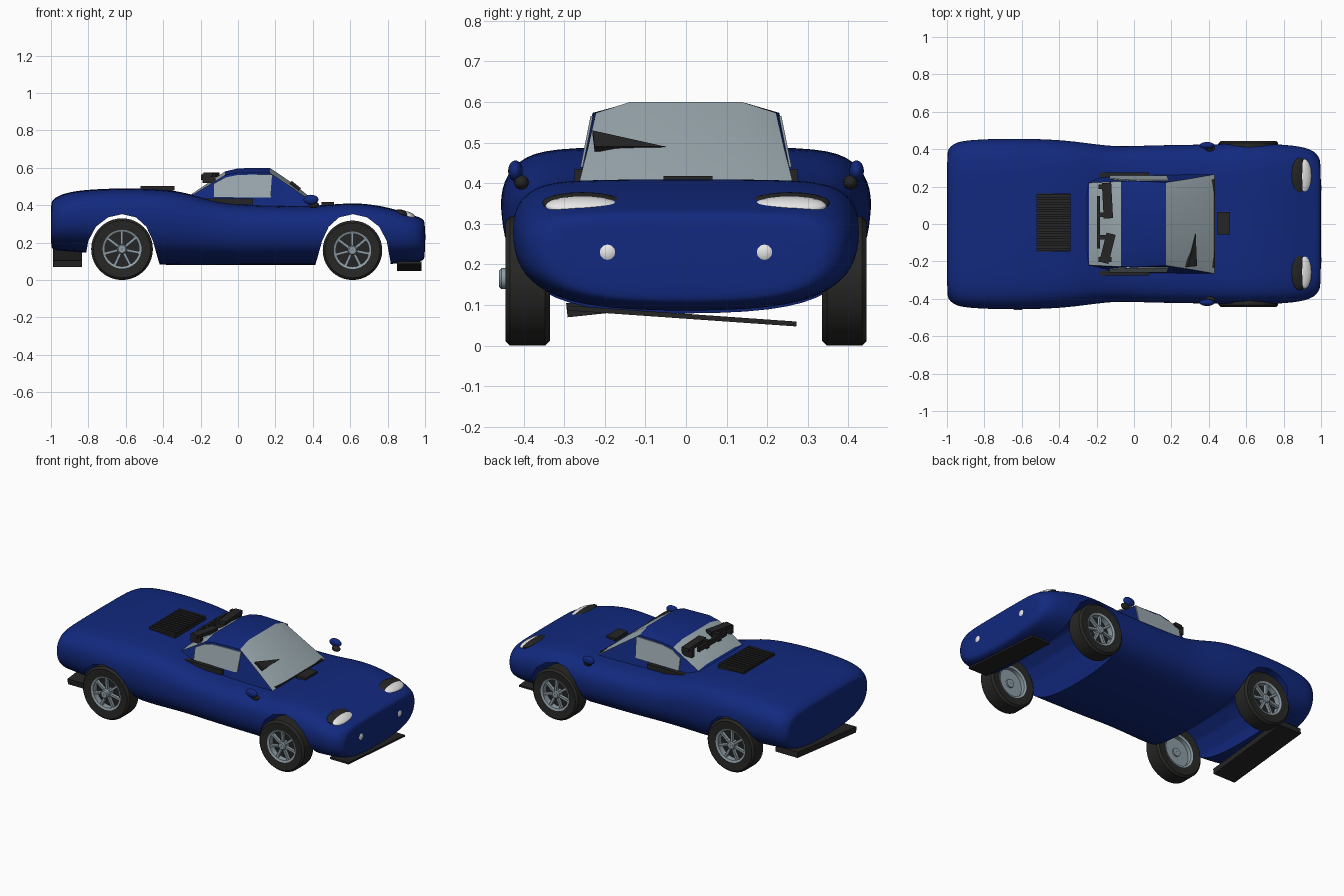
import bpy, bmesh, math
from mathutils import Matrix, Vector

if "Cube" in bpy.data.objects:
    bpy.data.objects.remove(bpy.data.objects["Cube"])


def material(name, r, g, b):
    m = bpy.data.materials.new(name)
    m.diffuse_color = (r, g, b, 1)
    m.use_nodes = True
    m.node_tree.nodes["Principled BSDF"].inputs["Base Color"].default_value = m.diffuse_color
    return m


BLUE = material("blue paint", 0.006, 0.022, 0.21)
DARK = material("black trim", 0.018, 0.018, 0.018)
TYRE = material("tyre rubber", 0.02, 0.02, 0.019)
GLASS = material("pale glass", 0.32, 0.39, 0.42)
METAL = material("wheel metal", 0.27, 0.34, 0.38)
WHITE = material("lamp white", 0.8, 0.8, 0.8)


def make(name, bm, *mats, angle=35):
    bmesh.ops.recalc_face_normals(bm, faces=bm.faces)
    me = bpy.data.meshes.new(name)
    bm.to_mesh(me)
    bm.free()
    for m in mats:
        me.materials.append(m)
    ob = bpy.data.objects.new(name, me)
    bpy.context.collection.objects.link(ob)
    if angle:
        smooth(ob, angle)
    return ob


def smooth(ob, angle):
    bpy.ops.object.select_all(action='DESELECT')
    ob.select_set(True)
    bpy.context.view_layer.objects.active = ob
    bpy.ops.object.shade_smooth_by_angle(angle=math.radians(angle))


def add_box(bm, c, s, rot=None):
    m = Matrix.Translation(c) @ (rot or Matrix()) @ Matrix.Diagonal((*s, 1))
    bmesh.ops.create_cube(bm, size=1, matrix=m)


def box(name, c, s, mat, rot=None):
    bm = bmesh.new()
    add_box(bm, c, s, rot)
    return make(name, bm, mat, angle=0)


def ball(name, c, r, mat, rot=None):
    bm = bmesh.new()
    m = Matrix.Translation(c) @ (rot or Matrix()) @ Matrix.Diagonal((*r, 1))
    bmesh.ops.create_uvsphere(bm, u_segments=20, v_segments=12, radius=1, matrix=m)
    return make(name, bm, mat, angle=60)


def prism(bm, pts, d):
    """Closed polygon of 3D points pushed along d."""
    f = bm.faces.new([bm.verts.new(p) for p in pts])
    r = bmesh.ops.extrude_face_region(bm, geom=[f])
    bmesh.ops.translate(bm, vec=d, verts=[v for v in r["geom"] if isinstance(v, bmesh.types.BMVert)])


def loft(bm, rings):
    vs = [[bm.verts.new(p) for p in ring] for ring in rings]
    n = len(rings[0])
    for a, b in zip(vs, vs[1:]):
        for i in range(n):
            bm.faces.new((a[i], a[(i + 1) % n], b[(i + 1) % n], b[i]))
    bm.faces.new(vs[0])
    bm.faces.new(vs[-1][::-1])


# Body shell: x, half width, top, bottom
STATIONS = [
    (-1.0, .375, .405, .18), (-.995, .40, .425, .165), (-.96, .437, .453, .155),
    (-.88, .45, .476, .15), (-.75, .456, .487, .14), (-.6, .458, .491, .11),
    (-.42, .452, .487, .078), (-.3, .44, .472, .078), (-.2, .426, .443, .078),
    (-.08, .414, .413, .078), (.05, .42, .402, .078), (.25, .424, .398, .078),
    (.42, .426, .396, .078), (.58, .432, .412, .078), (.7, .43, .408, .08),
    (.82, .424, .384, .085), (.91, .412, .356, .09), (.965, .39, .337, .095),
    (.992, .355, .325, .105), (1.0, .32, .305, .125)]
# Half cross-section: fraction of width, fraction of height
HALF = [(.42, 1), (.8, .985), (.93, .88), (1, .73), (1, .5), (.95, .3), (.78, .11), (.42, 0)]


def body_ring(x, w, top, bot):
    half = [(x, w * a, bot + (top - bot) * b) for a, b in HALF]
    return half + [(x, -y, z) for x, y, z in reversed(half)]


bm = bmesh.new()
loft(bm, [body_ring(*s) for s in STATIONS])
body = make("body", bm, BLUE, angle=0)
body.modifiers.new("round", 'SUBSURF').levels = 2

# Wheel arches cut through the shell
ARCH = [(-.205, -.1), (-.2, .1), (-.18, .21), (-.14, .285), (-.075, .335), (0, .352),
        (.075, .335), (.13, .285), (.165, .21), (.19, .12), (.205, .07), (.22, -.1)]
cutters = []
for cx, side in ((-.62, 1), (.615, -1)):
    bm = bmesh.new()
    prism(bm, [(cx + side * u, -.6, v) for u, v in ARCH], (0, 1.2, 0))
    c = make("arch_cutter", bm, BLUE, angle=0)
    c.hide_render = True
    mod = body.modifiers.new("arch", 'BOOLEAN')
    mod.operation, mod.object, mod.solver = 'DIFFERENCE', c, 'EXACT'
    cutters.append(c)
bpy.context.view_layer.objects.active = body
for mod in list(body.modifiers):
    bpy.ops.object.modifier_apply(modifier=mod.name)
for c in cutters:
    bpy.data.objects.remove(c)
smooth(body, 40)

# Cabin: x, base half width, shoulder half width, shoulder z, roof z
CABIN = [(-.29, .25, .22, .425, .43), (-.24, .26, .22, .455, .465), (-.07, .265, .228, .56, .58),
         (0, .265, .23, .573, .597), (.17, .268, .222, .573, .60), (.3, .27, .242, .485, .512),
         (.43, .27, .265, .395, .406)]
bm = bmesh.new()
rings = []
for x, yb, ys, zs, zt in CABIN:
    half = [(x, yb, .37), (x, ys, zs), (x, ys * .62, zt)]
    rings.append(half + [(x, -y, z) for x, y, z in reversed(half)])
loft(bm, rings)
bm.normal_update()
for f in bm.faces:
    c = f.calc_center_median()
    on_top = max(abs(v.co.y) for v in f.verts) < .268 and min(v.co.z for v in f.verts) > .38
    if on_top and (c.x > .17 or -.24 < c.x < -.07):
        f.material_index = 1
make("cabin", bm, BLUE, GLASS, angle=25)

# Side windows, sills and mirrors
WINDOW = [(-.13, .44), (.175, .44), (.185, .565), (0, .562), (-.07, .548), (-.13, .515)]
for s, side in ((-1, "right"), (1, "left")):
    bm = bmesh.new()
    prism(bm, [(x, s * (.254 - (z - .44) * .2), z) for x, z in WINDOW], (0, s * .006, 0))
    make(side + "_window", bm, GLASS, angle=0)
    box(side + "_sill", (-.055, s * .262, .42), (.27, .025, .03), DARK)
    ball(side + "_mirror", (.39, s * .42, .43), (.04, .018, .026), BLUE)
    ball(side + "_mirror_foot", (.405, s * .405, .402), (.028, .018, .018), DARK)
    # Headlamps: dark surround behind a white lens, and round fog lamps
    tilt = Matrix.Rotation(math.radians(22), 4, 'Y')
    ball(side + "_headlamp_surround", (.885, s * .255, .352), (.048, .1, .02), DARK, tilt)
    ball(side + "_headlamp", (.912, s * .255, .344), (.04, .092, .02), WHITE, tilt)
    ball(side + "_fog_lamp", (.982, s * .193, .23), (.022, .03, .03), WHITE)

# Engine cover slats on the rear deck
bm = bmesh.new()
add_box(bm, (-.43, .008, .485), (.18, .31, .015))
for i in range(12):
    add_box(bm, (-.43, -.136 + i * .026, .494), (.18, .017, .02))
make("rear_deck_vent", bm, DARK, angle=0)
box("hood_vent", (.48, .005, .405), (.065, .12, .025), DARK)
box("cowl_strip", (.422, .003, .397), (.02, .47, .02), DARK)

# Dark bars over the rear window
bm = bmesh.new()
add_box(bm, (-.19, .01, .55), (.016, .28, .03))
for y, w, a in ((.125, .19, 3), (-.13, .16, -14)):
    add_box(bm, (-.142, y, .563), (.05, w, .022), Matrix.Rotation(math.radians(a), 4, 'Z'))
for y in (-.19, -.07, .05, .2):
    add_box(bm, (-.155, y, .545), (.07, .025, .05))
make("rear_window_bars", bm, DARK, angle=0)

# Wiper wedge on the windscreen
bm = bmesh.new()
prism(bm, [(.318, -.05, .478), (.325, -.225, .478), (.275, -.23, .518)], (.012, 0, .012))
make("wiper", bm, DARK, angle=0)

# Tilted plates under nose and tail
box("front_splitter", (.915, -.01, .073), (.13, .565, .012), DARK,
    Matrix.Rotation(math.radians(-4), 4, 'X'))
box("rear_plate", (-.912, 0, .118), (.155, .59, .035), DARK,
    Matrix.Rotation(math.radians(6), 4, 'X'))


# Wheels
def lathe(name, profile, mat, c, s, seg=40):
    """Spin closed (radius, outward) profile round the axle."""
    bm = bmesh.new()
    rows = []
    for i in range(seg):
        a = 2 * math.pi * i / seg
        rows.append([bm.verts.new((c[0] + r * math.cos(a), c[1] + s * o, c[2] + r * math.sin(a)))
                     for r, o in profile])
    n = len(profile)
    for i in range(seg):
        p, q = rows[i], rows[(i + 1) % seg]
        for j in range(n):
            bm.faces.new((p[j], p[(j + 1) % n], q[(j + 1) % n], q[j]))
    return make(name, bm, mat, angle=35)


for cx, r, end in ((-.62, .165, "rear"), (.612, .159, "front")):
    for s, side in ((-1, "right"), (1, "left")):
        name, c, k = f"{end}_{side}_", (cx, s * .39, r), r * .63
        lathe(name + "tyre", [(k, -.05), (r - .012, -.055), (r, -.043), (r, .043),
                              (r - .012, .055), (k, .05)], TYRE, c, s)
        lathe(name + "rim", [(k - .012, -.045), (k, -.05), (k, .05), (k - .012, .045)], METAL, c, s)
        lathe(name + "brake_disc", [(.02, -.02), (k - .01, -.02), (k - .01, -.01), (.02, -.01)], METAL, c, s)
        lathe(name + "backing", [(.005, 0), (k - .01, 0), (k - .01, .008), (.005, .008)], DARK, c, s)
        hub = .07 if (end, side) == ("rear", "right") else .05
        lathe(name + "hub", [(.002, -.03), (.026, -.03), (.026, hub - .006), (.02, hub), (.002, hub)],
              METAL, c, s, 20)
        bm = bmesh.new()
        for i in range(7):
            rot = Matrix.Rotation(2 * math.pi * i / 7 + .2, 4, 'Y')
            add_box(bm, Vector((cx, s * .423, r)) + rot @ Vector((k * .55, 0, 0)), (k * .9, .02, .014), rot)
        make(name + "spokes", bm, METAL, angle=0)
